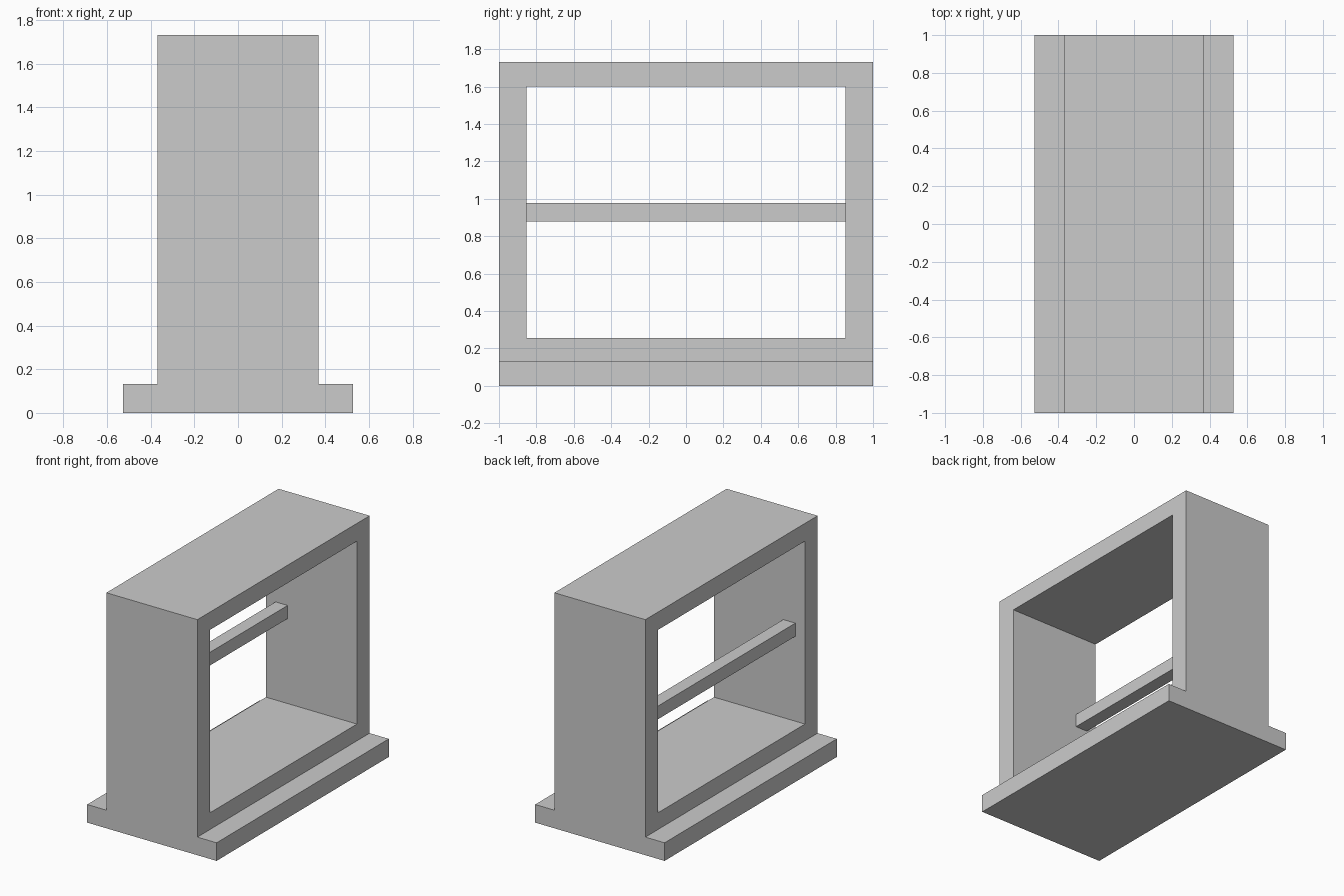
import bpy, bmesh
from mathutils import Vector

if "Cube" in bpy.data.objects:
    bpy.data.objects.remove(bpy.data.objects["Cube"])


def add_object(name, bm):
    bmesh.ops.recalc_face_normals(bm, faces=bm.faces)
    mesh = bpy.data.meshes.new(name)
    bm.to_mesh(mesh)
    bm.free()
    obj = bpy.data.objects.new(name, mesh)
    bpy.context.collection.objects.link(obj)
    return obj


def extrude_profile(name, points, y0, y1):
    """Extrude a closed x-z profile along y."""
    bm = bmesh.new()
    face = bm.faces.new([bm.verts.new((x, y0, z)) for x, z in points])
    result = bmesh.ops.extrude_face_region(bm, geom=[face], use_keep_orig=True)
    moved = [v for v in result["geom"] if isinstance(v, bmesh.types.BMVert)]
    bmesh.ops.translate(bm, verts=moved, vec=Vector((0, y1 - y0, 0)))
    return add_object(name, bm)


def box(name, x0, x1, y0, y1, z0, z1):
    return extrude_profile(name, [(x0, z0), (x1, z0), (x1, z1), (x0, z1)], y0, y1)


# Frame body with its wider foot, as one mirrored stepped profile
half = [(0.526, 0), (0.526, 0.133), (0.37, 0.133), (0.37, 1.731)]
profile = half + [(-x, z) for x, z in reversed(half)]
frame = extrude_profile("frame_with_foot", profile, -1, 1)

# Rectangular opening straight through the frame
cutter = box("opening_cutter", -1, 1, -0.853, 0.853, 0.256, 1.6)
cutter.hide_render = True
cut = frame.modifiers.new("opening", "BOOLEAN")
cut.operation = "DIFFERENCE"
cut.solver = "EXACT"
cut.object = cutter
bpy.context.view_layer.objects.active = frame
bpy.ops.object.modifier_apply(modifier=cut.name)
bpy.data.objects.remove(cutter)

# Crossbar spanning the opening, set towards the left side
box("crossbar", -0.292, -0.194, -0.853, 0.853, 0.88, 0.977)
